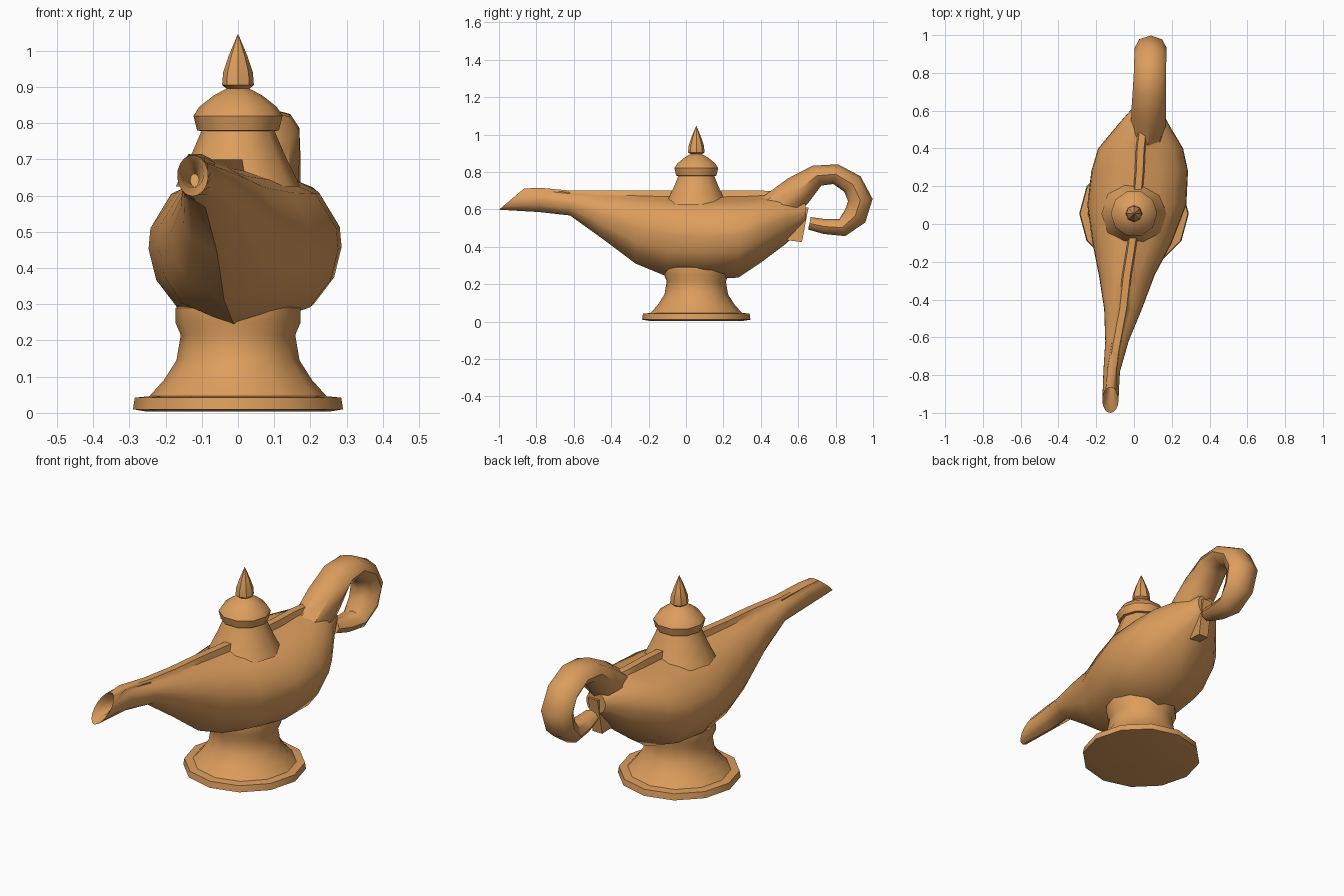
import bpy, bmesh, math
from mathutils import Vector

if "Cube" in bpy.data.objects:
    bpy.data.objects.remove(bpy.data.objects["Cube"])

bronze = bpy.data.materials.new("warm bronze")
bronze.diffuse_color = (0.72, 0.34, 0.11, 1)
bronze.use_nodes = True
bronze.node_tree.nodes["Principled BSDF"].inputs["Base Color"].default_value = bronze.diffuse_color
CX, CY = 0.0, 0.055          # axis of foot, neck and lid


def loft(name, rings, angle=40, cap_ends=(True, True)):
    """Skin a list of equal-length closed rings."""
    bm = bmesh.new()
    loops = [[bm.verts.new(p) for p in r] for r in rings]
    n = len(loops[0])
    for a, b in zip(loops, loops[1:]):
        for i in range(n):
            j = (i + 1) % n
            bm.faces.new((a[i], a[j], b[j], b[i]))
    for loop, cap in zip((loops[0], loops[-1]), cap_ends):
        if cap:
            bm.faces.new(loop)
    bmesh.ops.remove_doubles(bm, verts=bm.verts, dist=0.0005)
    bmesh.ops.recalc_face_normals(bm, faces=bm.faces)
    me = bpy.data.meshes.new(name)
    bm.to_mesh(me)
    bm.free()
    me.materials.append(bronze)
    ob = bpy.data.objects.new(name, me)
    bpy.context.collection.objects.link(ob)
    bpy.ops.object.select_all(action='DESELECT')
    ob.select_set(True)
    bpy.context.view_layer.objects.active = ob
    bpy.ops.object.shade_smooth_by_angle(angle=math.radians(angle))
    return ob


def turned(name, profile, sides, phase=0.0, angle=40):
    """Lathe (radius, z) pairs about the lamp axis."""
    rings = []
    for r, z in profile:
        rings.append([(CX + r * math.cos(phase + math.tau * i / sides),
                       CY + r * math.sin(phase + math.tau * i / sides), z)
                      for i in range(sides)])
    return loft(name, rings, angle)


# Foot: rimmed disc and waisted stem
turned("foot_disc", [(0.255, 0.004), (0.29, 0.01), (0.285, 0.042), (0.245, 0.046)], 12)
turned("foot_stem", [(0.25, 0.04), (0.205, 0.09), (0.17, 0.145), (0.158, 0.215),
                     (0.173, 0.25), (0.172, 0.29), (0.13, 0.31)], 12)

# Neck, domed lid and pointed finial
turned("neck", [(0.172, 0.625), (0.16, 0.65), (0.128, 0.715), (0.098, 0.785)], 10)
turned("lid", [(0.09, 0.776), (0.113, 0.78), (0.123, 0.82), (0.107, 0.845),
               (0.066, 0.877), (0.028, 0.897), (0.01, 0.90)], 10)
turned("finial", [(0.022, 0.888), (0.044, 0.905), (0.041, 0.94),
                  (0.026, 0.985), (0.001, 1.045)], 8)

# Body and spout: half section of (width, height) fractions, mirrored per ring
HALF = [(0.7, 0.14), (0.92, 0.3), (1.0, 0.48), (0.98, 0.6), (0.76, 0.8), (0.42, 0.88)]


def section(y, c, hw, zb, zt, slant=0.0):
    h = zt - zb
    ridge = min(0.018, hw * 0.4)
    side = [(hw * u, zb + h * v) for u, v in HALF]
    side += [(ridge * 1.4, zb + h * 0.93), (ridge, zt)]
    pts = [(0, zb)] + side + [(-x, z) for x, z in reversed(side)]
    return [(c + x, y + slant * (z - zb) / h, z) for x, z in pts]


SPINE = [(-0.78, -0.118, 0.044, 0.585, 0.715), (-0.62, -0.09, 0.062, 0.567, 0.70),
         (-0.45, -0.058, 0.10, 0.445, 0.70), (-0.27, -0.038, 0.148, 0.31, 0.70),
         (-0.10, -0.01, 0.21, 0.24, 0.70), (0.10, 0.015, 0.262, 0.225, 0.70),
         (0.28, 0.03, 0.256, 0.235, 0.70), (0.40, 0.035, 0.225, 0.315, 0.70),
         (0.54, 0.052, 0.125, 0.42, 0.695), (0.64, 0.07, 0.055, 0.53, 0.65)]


def oval(y, c, hw, zb, zt, slant):
    """Rounded opening, ordered to match the body section."""
    n, pts = 2 * len(HALF) + 5, []
    for i in range(n):
        a = math.tau * i / n
        f = (1 - math.cos(a)) / 2
        pts.append((c + hw * math.sin(a), y + slant * f, zb + (zt - zb) * f))
    return pts


mouth = [oval(-0.80, -0.12, 0.012, 0.625, 0.66, 0.02),     # bottom of the bore
         oval(-0.94, -0.125, 0.030, 0.622, 0.695, 0.09),   # inner lip
         oval(-1.0, -0.125, 0.043, 0.598, 0.712, 0.135)]   # slanted outer lip
loft("body_and_spout", mouth + [section(*s) for s in SPINE])

# Handle: curled tapering tube, (y, z, thickness, width) along its centre line
PATH = [(0.46, 0.58, 0.10, 0.09), (0.60, 0.70, 0.085, 0.092), (0.70, 0.78, 0.058, 0.088),
        (0.80, 0.788, 0.054, 0.085), (0.89, 0.735, 0.06, 0.085), (0.932, 0.65, 0.066, 0.085),
        (0.905, 0.565, 0.064, 0.08), (0.835, 0.502, 0.048, 0.068),
        (0.74, 0.508, 0.04, 0.055), (0.66, 0.525, 0.034, 0.04)]
rings = []
for i, (y, z, t, w) in enumerate(PATH):
    a, b = PATH[max(i - 1, 0)], PATH[min(i + 1, len(PATH) - 1)]
    d = Vector((b[0] - a[0], b[1] - a[1])).normalized()
    out = Vector((-d.y, d.x))                     # outward side of the curl
    ring = []
    for k in range(8):
        ang = math.tau * k / 8
        o = out * t * math.cos(ang)
        ring.append((0.075 + 0.03 * (y - 0.5) + w * math.sin(ang), y + o.x, z + o.y))
    rings.append(ring)
loft("handle", rings, 45)

# Small pointed tab under the handle root
tab = [(0.53, 0.60), (0.655, 0.61), (0.62, 0.425), (0.54, 0.435)]
loft("handle_tab", [[(x + 0.1 * (y - 0.6), y, z) for y, z in tab] for x in (0.045, 0.10)], 30)
